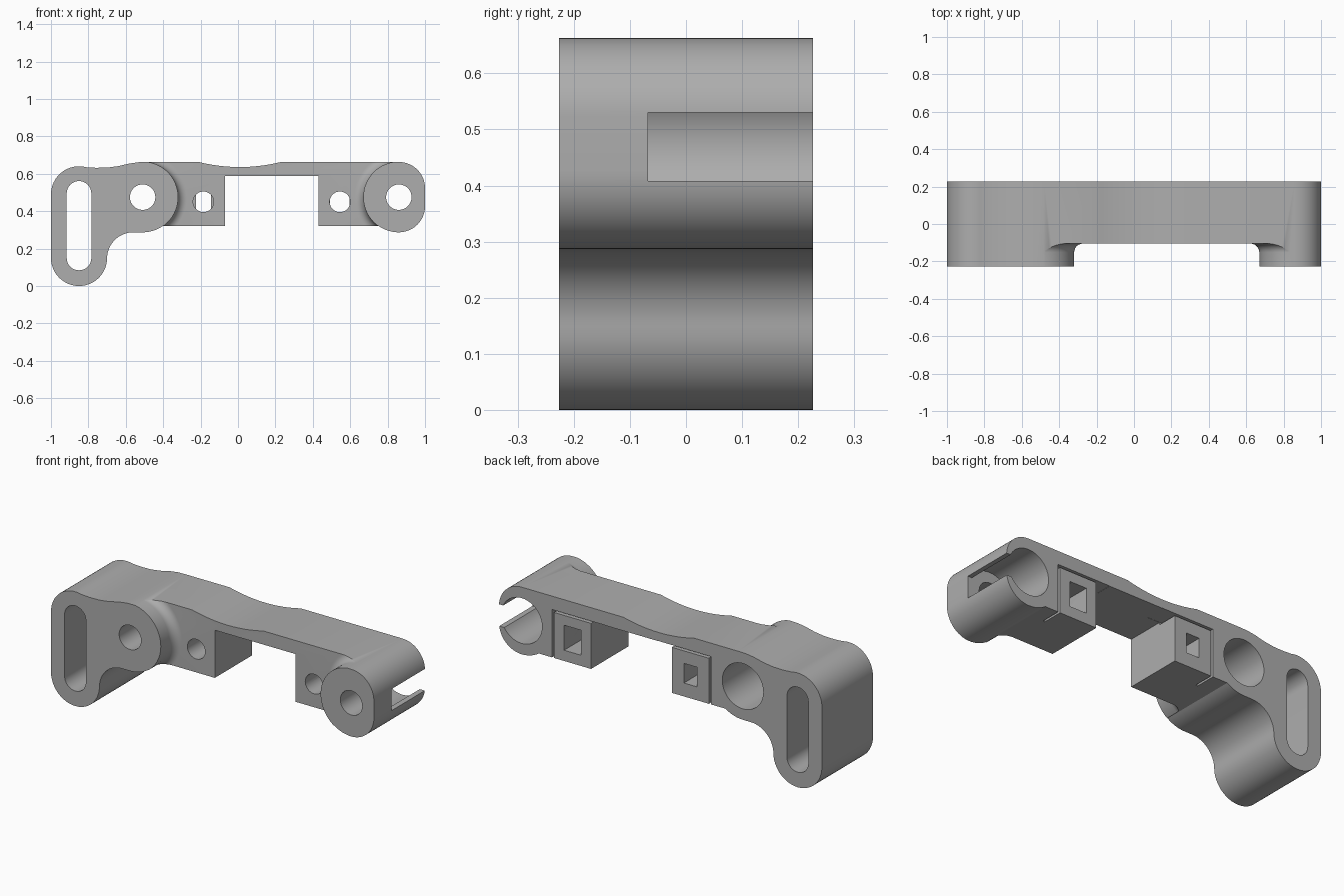
import bpy, bmesh
from math import sin, cos, pi, radians

if "Cube" in bpy.data.objects:
    bpy.data.objects.remove(bpy.data.objects["Cube"], do_unlink=True)

FRONT, BACK, STEP = -0.226, 0.226, -0.105   # depth of the ends and of the recessed front face
R = 0.188                                   # barrel radius
BARRELS = (-0.51, 0.86)
BARREL_Z = 0.475

grey = bpy.data.materials.new("matte grey")
grey.use_nodes = True
grey.diffuse_color = (0.42, 0.42, 0.42, 1)
grey.node_tree.nodes["Principled BSDF"].inputs["Base Color"].default_value = (0.42, 0.42, 0.42, 1)


def arc(cx, cz, r, a0, a1, n=16):
    """Points on an arc in the x-z plane, angles in degrees."""
    angles = [radians(a0 + (a1 - a0) * i / n) for i in range(n + 1)]
    return [(cx + r * cos(a), cz + r * sin(a)) for a in angles]


def add_object(name, bm):
    bmesh.ops.remove_doubles(bm, verts=bm.verts, dist=1e-5)
    bmesh.ops.recalc_face_normals(bm, faces=bm.faces)
    mesh = bpy.data.meshes.new(name)
    bm.to_mesh(mesh)
    bm.free()
    mesh.materials.append(grey)
    ob = bpy.data.objects.new(name, mesh)
    bpy.context.collection.objects.link(ob)
    return ob


def prism(name, outline, y0, y1):
    """Extrude an x-z outline along y."""
    bm = bmesh.new()
    face = bm.faces.new([bm.verts.new((x, y0, z)) for x, z in outline])
    out = bmesh.ops.extrude_face_region(bm, geom=[face])
    moved = [v for v in out["geom"] if isinstance(v, bmesh.types.BMVert)]
    bmesh.ops.translate(bm, verts=moved, vec=(0, y1 - y0, 0))
    return add_object(name, bm)


def box(name, x0, x1, y0, y1, z0, z1):
    return prism(name, [(x0, z0), (x1, z0), (x1, z1), (x0, z1)], y0, y1)


def rod(name, x, z, r, y0, y1):
    return prism(name, arc(x, z, r, 0, 360, 48)[:-1], y0, y1)


def lathe(name, cx, cz, profile, n=64):
    """Spin a closed (radius, y) profile around a y-axis through (cx, cz)."""
    bm = bmesh.new()
    rings = [[bm.verts.new((cx + r * cos(2 * pi * i / n), y, cz + r * sin(2 * pi * i / n)))
              for i in range(n)] for r, y in profile]
    for a, b in zip(rings, rings[1:]):
        for i in range(n):
            j = (i + 1) % n
            bm.faces.new((a[i], a[j], b[j], b[i]))
    bm.faces.new(rings[0])
    bm.faces.new(rings[-1])
    return add_object(name, bm)


def cut(target, tool):
    mod = target.modifiers.new("cut", "BOOLEAN")
    mod.operation = "DIFFERENCE"
    mod.solver = "EXACT"
    mod.object = tool
    bpy.ops.object.select_all(action="DESELECT")
    bpy.context.view_layer.objects.active = target
    target.select_set(True)
    bpy.ops.object.modifier_apply(modifier=mod.name)
    bpy.data.objects.remove(tool, do_unlink=True)


# Side outline of the whole bracket, clockwise from the foot of the slotted arm
outline = arc(-0.85, 0.15, 0.15, 0, -180, 24)
outline += arc(-0.85, 0.49, 0.15, 180, 75)
outline += [(-0.76, 0.632), (-0.70, 0.633), (-0.64, 0.641), (-0.58, 0.655), (-0.53, 0.662), (-0.48, 0.663)]
outline += [(0.01 + 0.22 * t / 8, 0.636 + 0.027 * (t / 8) ** 2) for t in range(-8, 9)]
outline += arc(0.86, 0.523, 0.14, 90, 0)
outline += arc(0.86, 0.427, 0.14, 0, -90)
outline += arc(0.86, BARREL_Z, R, -90, -124.5, 10)
outline += [(0.43, 0.32), (0.43, 0.587), (-0.07, 0.587), (-0.07, 0.32)]
outline += arc(-0.51, BARREL_Z, R, -55.5, -90, 10)
outline += arc(-0.56, 0.147, 0.14, 90, 179)
bracket = prism("bracket", outline, FRONT, BACK)

# Recessed front between the barrels, with a concave fillet around each barrel
recess = box("recess_cutter", BARRELS[0], BARRELS[1], FRONT - 0.1, STEP, 0.2, 0.8)
fillet = 0.047
curve = [(R + 0.002 + fillet * (1 - cos(radians(a))), STEP - fillet * (1 - sin(radians(a))))
         for a in range(0, 91, 10)]
for x in BARRELS:
    cut(recess, lathe("fillet", x, BARREL_Z, [(R + 0.002, FRONT - 0.2)] + curve + [(R + 0.049, 0)]))
cut(bracket, recess)

# Barrel bores: narrow at the front, wide from the back
for x in BARRELS:
    cut(bracket, rod("bore", x, BARREL_Z, 0.068, FRONT - 0.1, 0))
    cut(bracket, rod("counterbore", x, BARREL_Z, 0.127, -0.068, BACK + 0.1))

# Side opening of the end barrel
cut(bracket, box("side_opening", 0.9, 1.1, -0.068, BACK + 0.1, 0.408, 0.53))

# Long slot in the arm
slot = arc(-0.85, 0.495, 0.066, 0, 180) + arc(-0.85, 0.15, 0.066, 180, 360)
cut(bracket, prism("arm_slot", slot, FRONT - 0.1, BACK + 0.1))

# Mounting blocks: round hole, square pocket behind, thin grooves around the rear boss
groove = 0.012
for x, side, w, h in ((-0.185, -1, 0.04, 0.055), (0.545, 1, 0.052, 0.07)):
    cut(bracket, rod("screw_hole", x, 0.45, 0.055, STEP - 0.05, 0.05))
    cut(bracket, box("square_pocket", x - w, x + w, 0.03, BACK + 0.1, 0.45 - h, 0.45 + h))
    edge = x + side * 0.115
    x0, x1 = sorted((edge, edge + side * groove))
    cut(bracket, box("side_groove", x0, x1, 0.11, BACK + 0.1, 0.2, 0.587))
    x0, x1 = sorted((edge + side * groove, x - side * 0.2))
    cut(bracket, box("top_groove", x0, x1, 0.11, BACK + 0.1, 0.575, 0.588))

# Smooth curves, sharp edges
bpy.ops.object.select_all(action="DESELECT")
bpy.context.view_layer.objects.active = bracket
bracket.select_set(True)
bpy.ops.object.shade_smooth_by_angle(angle=radians(30))
